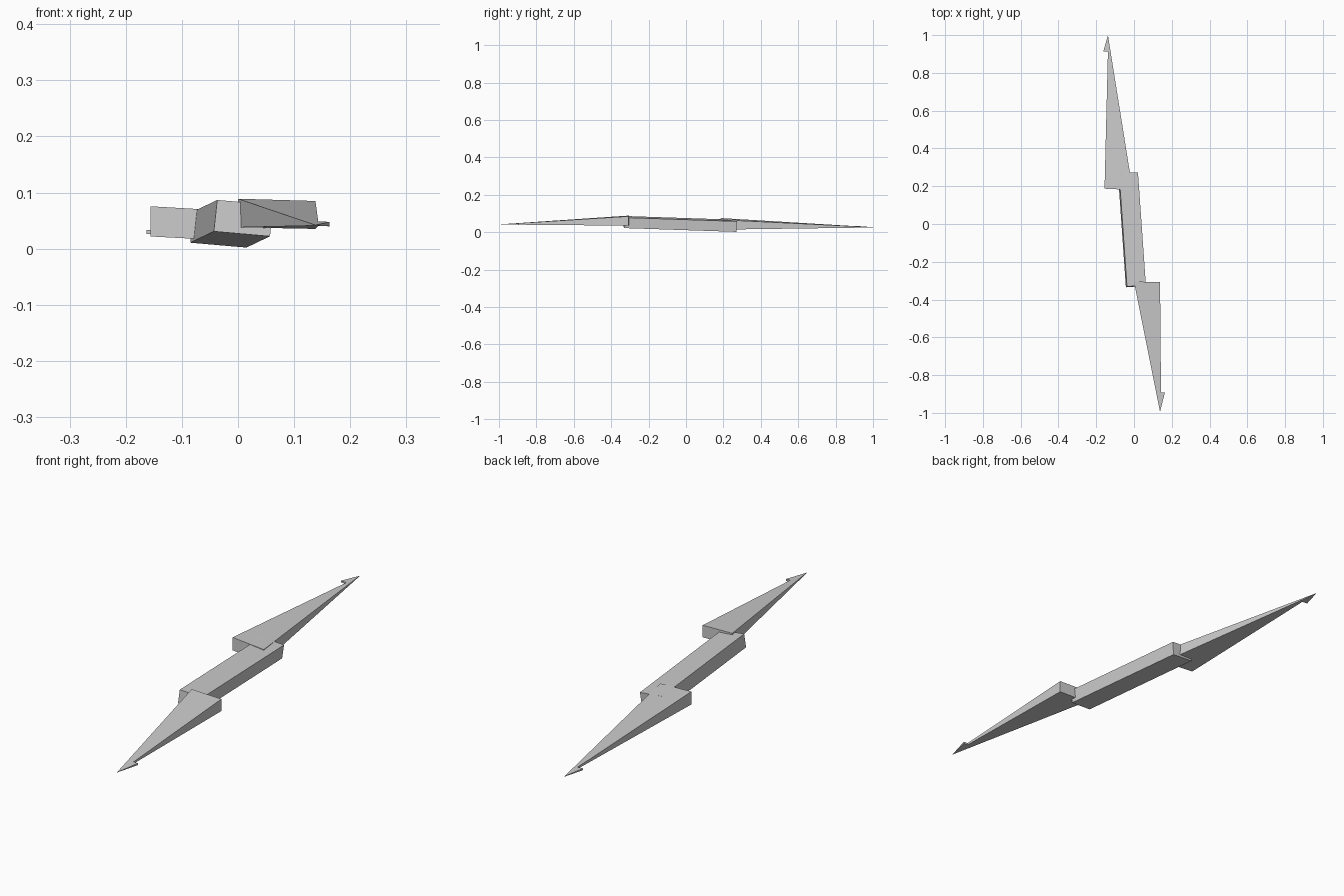
import bpy, bmesh

if "Cube" in bpy.data.objects:
    bpy.data.objects.remove(bpy.data.objects["Cube"])


def slab(name, outline, bottom, top, lean=(0, 0)):
    """Solid between two tilted planes z = a + b*x + c*y over a flat outline."""
    bm = bmesh.new()
    rings = []
    for (a, b, c), (dx, dy) in ((bottom, (0, 0)), (top, lean)):
        rings.append([bm.verts.new((x + dx, y + dy, a + b * x + c * y))
                      for x, y in outline])
    low, high = rings
    n = len(outline)
    bm.faces.new(low)
    bm.faces.new(high)
    for i in range(n):
        j = (i + 1) % n
        bm.faces.new((low[i], low[j], high[j], high[i]))
    bmesh.ops.recalc_face_normals(bm, faces=bm.faces)
    mesh = bpy.data.meshes.new(name)
    bm.to_mesh(mesh)
    bm.free()
    obj = bpy.data.objects.new(name, mesh)
    bpy.context.collection.objects.link(obj)
    return obj


def plane_at(x0, y0, z0, sx, sy):
    """Plane through a point with the given slopes."""
    return (z0 - sx * x0 - sy * y0, sx, sy)


# Central grip: a tilted, slightly rotated box
slab("grip",
     [(-0.085, 0.266), (0.015, 0.27), (0.057, -0.328), (-0.043, -0.335)],
     plane_at(0.015, 0.27, 0.002, -0.085, -0.0395),
     plane_at(0.015, 0.27, 0.058, -0.085, -0.0395),
     lean=(0.006, 0.004))

# Front blade: tapers to a barbed point
slab("front_blade",
     [(0.0, -0.305), (0.138, -0.307), (0.143, -0.893), (0.163, -0.893), (0.138, -0.995)],
     plane_at(0.0, -0.305, 0.038, -0.02, -0.0088),
     plane_at(0.0, -0.305, 0.089, -0.028, 0.0622))

# Back blade: the same shape turned around, set a little lower
slab("back_blade",
     [(-0.007, 0.18), (-0.156, 0.187), (-0.138, 0.912), (-0.163, 0.912), (-0.138, 1.0)],
     plane_at(-0.007, 0.18, 0.014, -0.052, 0.0055),
     plane_at(-0.007, 0.18, 0.067, -0.06, -0.0585))
